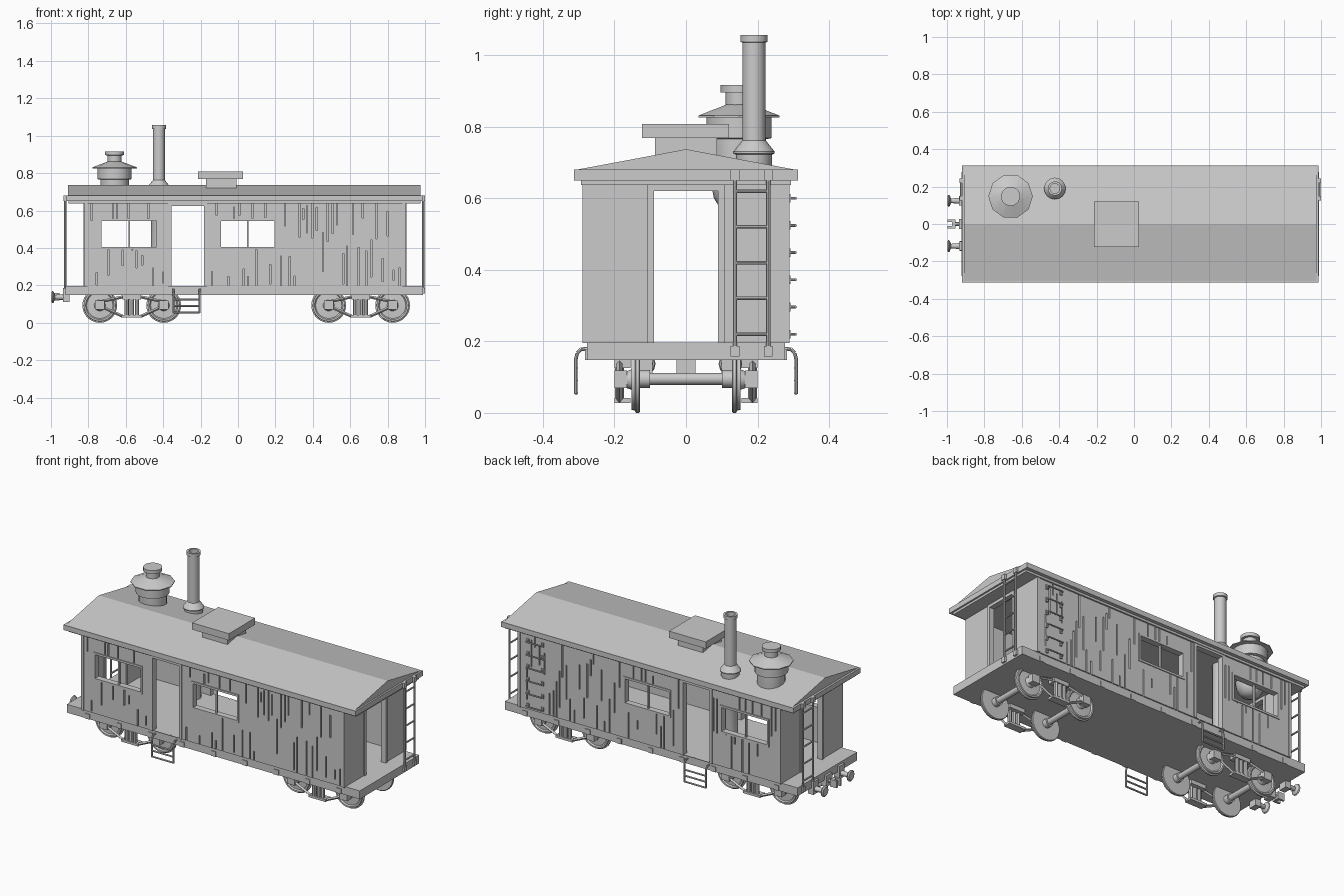
import bpy, bmesh, math, random
from mathutils import Vector, Matrix

random.seed(4)
cube = bpy.data.objects.get("Cube")
if cube:
    bpy.data.objects.remove(cube)

grey = bpy.data.materials.new("plain_grey")
grey.use_nodes = True
colour = (0.6, 0.6, 0.6, 1)
grey.diffuse_color = colour
grey.node_tree.nodes["Principled BSDF"].inputs["Base Color"].default_value = colour


def finish(name, bm, smooth=False):
    bmesh.ops.recalc_face_normals(bm, faces=bm.faces)
    mesh = bpy.data.meshes.new(name)
    bm.to_mesh(mesh)
    bm.free()
    mesh.materials.append(grey)
    ob = bpy.data.objects.new(name, mesh)
    bpy.context.collection.objects.link(ob)
    if smooth:
        bpy.ops.object.select_all(action='DESELECT')
        ob.select_set(True)
        bpy.context.view_layer.objects.active = ob
        bpy.ops.object.shade_smooth_by_angle(angle=math.radians(35))


def box(bm, xs, ys, zs):
    # ys may come mirrored; an empty x or z range makes no box
    size = (xs[1] - xs[0], abs(ys[1] - ys[0]), zs[1] - zs[0])
    mid = Vector([(a[0] + a[1]) / 2 for a in (xs, ys, zs)])
    if min(size) > 1e-4:
        bmesh.ops.create_cube(bm, size=1, matrix=Matrix.Translation(mid) @ Matrix.Diagonal((*size, 1)))


def rod(bm, p, q, r, n=8):
    p, q = Vector(p), Vector(q)
    turn = (q - p).to_track_quat('Z', 'Y').to_matrix().to_4x4()
    bmesh.ops.create_cone(bm, segments=n, radius1=r, radius2=r, depth=(q - p).length, cap_ends=True,
                          matrix=Matrix.Translation((p + q) / 2) @ turn)


def path(bm, pts, r):
    for p, q in zip(pts, pts[1:]):
        rod(bm, p, q, r)


def lathe(bm, profile, origin, axis, n):
    # revolve (radius, distance) pairs about an axis through origin
    turn = Matrix.Translation(origin) @ Vector(axis).to_track_quat('Z', 'Y').to_matrix().to_4x4()
    rings = [[bm.verts.new(turn @ Vector((r * math.cos(k * math.tau / n), r * math.sin(k * math.tau / n), h)))
              for k in range(n)] for r, h in profile]
    for a, b in zip(rings, rings[1:]):
        for k in range(n):
            bm.faces.new((a[k], a[k - 1], b[k - 1], b[k]))
    bm.faces.new(rings[0])
    bm.faces.new(rings[-1])


# Floor with small pockets along its edges
bm = bmesh.new()
box(bm, (-.922, .988), (-.277, .277), (.148, .197))
for s in (-1, 1):
    for i in range(9):
        x = -.8 + i * .205
        box(bm, (x, x + .03), (s * .262, s * .282), (.148, .178))
finish("floor", bm)

# Roof: eave board with a slightly shorter gable on top
bm = bmesh.new()
face = bm.faces.new([bm.verts.new((-.908, y, z)) for y, z in ((-.31, .679), (.31, .679), (0, .737))])
out = bmesh.ops.extrude_face_region(bm, geom=[face])
bmesh.ops.translate(bm, vec=(1.884, 0, 0), verts=[v for v in out["geom"] if isinstance(v, bmesh.types.BMVert)])
box(bm, (-.92, .986), (-.313, .313), (.65, .68))
box(bm, (-.905, .976), (-.293, .293), (.637, .65))
finish("roof", bm)

# Side walls: an inner sheet and a plank skin with partial grooves
windows = [(-.73, -.435, .405, .545), (-.09, .195, .405, .545)]
door = (-.355, -.183, .197, .625)
openings = windows + [door]
X0, X1, Z0, Z1 = -.82, .895, .195, .638


def column(bm, a, b, ys, z0, z1):
    for o in openings:
        if o[0] < (a + b) / 2 < o[1]:
            box(bm, (a, b), ys, (z0, min(z1, o[2])))
            box(bm, (a, b), ys, (max(z0, o[3]), z1))
            return
    box(bm, (a, b), ys, (z0, z1))


cuts = [X0, X1] + [e for o in openings for e in o[:2]]
for s, side in ((-1, "front"), (1, "back")):
    bm = bmesh.new()
    edges = sorted(cuts)
    for a, b in zip(edges, edges[1:]):
        column(bm, a, b, (s * .255, s * .271), Z0, Z1)
    gaps = []
    x = X0 + .035
    while x < X1 - .03:
        if all(abs(x - c) > .022 for c in cuts):
            length = random.uniform(.05, .22)
            low = random.choice((Z0, Z1 - length, random.uniform(Z0, Z1 - length)))
            gaps.append((x, x + .007, low, low + length))
        x += random.uniform(.018, .034)
    edges = sorted(cuts + [e for g in gaps for e in g[:2]])
    for a, b in zip(edges, edges[1:]):
        groove = next((g for g in gaps if g[0] < (a + b) / 2 < g[1]), (0, 0, Z1, Z1))
        column(bm, a, b, (s * .271, s * .284), Z0, groove[2])
        column(bm, a, b, (s * .271, s * .284), groove[3], Z1)
    finish(side + "_wall", bm)

    # Trim: corner boards, window frames with a centre bar, door posts
    bm = bmesh.new()
    ys = (s * .253, s * .289)
    for x in (X0, X1 - .016):
        box(bm, (x, x + .016), ys, (Z0, Z1))
    for a, b, c, d in windows:
        for x in (a - .012, b):
            box(bm, (x, x + .012), ys, (c - .012, d + .012))
        for z in (c - .012, d):
            box(bm, (a, b), ys, (z, z + .012))
        m = (a + b) / 2
        box(bm, (m - .004, m + .004), (s * .265, s * .278), (c, d))
    for x in (door[0] - .018, door[1]):
        box(bm, (x, x + .018), ys, (Z0, Z1))
    box(bm, door[:2], ys, (door[3], Z1))
    finish(side + "_trim", bm)

    # Hanging step below the door
    bm = bmesh.new()
    for x in (-.345, -.205):
        path(bm, [(x, s * .265, .18), (x, s * .294, .178), (x, s * .304, .167), (x, s * .308, .15),
                  (x, s * .308, .053)], .005)
    for z in (.055, .09, .125):
        rod(bm, (-.345, s * .307, z), (-.205, s * .307, z), .005)
    finish(side + "_step", bm)

# End walls with open doorways
for name, x0, x1 in (("right_end_wall", X0, X0 + .02), ("left_end_wall", X1 - .02, X1)):
    bm = bmesh.new()
    for s in (-1, 1):
        box(bm, (x0, x1), (s * .105, s * .284), (Z0, Z1))
        box(bm, (x0 - .006, x1 + .006), (s * .09, s * .107), (Z0, Z1))
    box(bm, (x0 - .006, x1 + .006), (-.09, .09), (.62, Z1))
    finish(name, bm)

# End ladders
for name, x, o in (("right_ladder", -.924, -1), ("left_ladder", .991, 1)):
    bm = bmesh.new()
    for y in (.137, .23):
        rod(bm, (x, y, .16), (x, y, .678), .006)
        for z in (.172, .665):
            box(bm, (x - .008 - .006 * (o + 1), x + .008 - .006 * (o - 1)), (y - .012, y + .012),
                (z - .015, z + .015))
    for i in range(5):
        rod(bm, (x, .137, .22 + i * .1), (x, .23, .22 + i * .1), .005)
    finish(name, bm)

# Grab irons climbing the back wall, each on two foot plates
bm = bmesh.new()
for i in range(6):
    z = .22 + i * .076
    path(bm, [(.735, .28, z), (.735, .306, z), (.83, .306, z), (.83, .28, z)], .004)
    for x in (.728, .823):
        box(bm, (x, x + .014), (.28, .292), (z - .012, z + .012))
finish("grab_irons", bm)

# Roof fittings
bm = bmesh.new()
box(bm, (-.172, -.008), (-.087, .087), (.69, .77))
box(bm, (-.213, .027), (-.123, .12), (.768, .808))
finish("roof_hatch", bm)

bm = bmesh.new()
vent = (-.66, .148, 0)
lathe(bm, [(.02, .555), (.05, .568), (.07, .6), (.076, .63), (.076, .765), (.091, .768), (.091, .83)],
      vent, (0, 0, 1), 20)
lathe(bm, [(.119, .826), (.119, .831), (.05, .857), (.037, .862)], vent, (0, 0, 1), 10)
lathe(bm, [(.037, .855), (.037, .895), (.051, .896), (.051, .916)], vent, (0, 0, 1), 20)
finish("roof_vent", bm, True)

bm = bmesh.new()
lathe(bm, [(.042, .195), (.042, .64), (.05, .66), (.05, .722), (.058, .725), (.058, .73), (.036, .758), (.032, .762),
           (.032, 1.035), (.038, 1.037), (.038, 1.056), (.026, 1.056), (.026, 1.02)], (-.423, .19, 0), (0, 0, 1), 16)
finish("stove_pipe", bm, True)

# Two trucks with wheels, axles and sprung side frames
wheel = [(.018, .129), (.09, .129), (.093, .132), (.093, .14), (.086, .143), (.085, .153),
         (.076, .153), (.07, .146), (.03, .148), (.024, .165), (.01, .165)]
for name, cx in (("right", -.568), ("left", .656)):
    wheels, frame = bmesh.new(), bmesh.new()
    for dx in (-.171, .171):
        x = cx + dx
        rod(wheels, (x, -.19, .095), (x, .19, .095), .017, 12)
        for s in (-1, 1):
            lathe(wheels, wheel, (x, 0, .093), (0, s, 0), 28)
            rod(wheels, (x, s * .1, .095), (x, s * .131, .095), .025, 12)
    for s in (-1, 1):
        y = s * .186
        for d in (-1, 1):
            x = cx + d * .171
            box(frame, (x - .025, x + .025), (s * .165, s * .2), (.07, .118))
            rod(frame, (x, y, .09), (cx + d * .05, y, .035), .008, 4)
            rod(frame, (x, y, .112), (cx + d * .05, y, .138), .008, 4)
        box(frame, (cx - .055, cx + .055), (s * .155, s * .2), (.028, .042))
        box(frame, (cx - .05, cx + .05), (s * .155, s * .2), (.125, .148))
        for dx in (-.028, 0, .028):
            rod(frame, (cx + dx, y, .04), (cx + dx, y, .13), .012)
    finish(name + "_wheels", wheels, True)
    finish(name + "_truck_frame", frame)

# Buffers and coupling on one end
bm = bmesh.new()
for y in (-.118, .124):
    lathe(bm, [(.026, 0), (.026, .012), (.016, .016), (.012, .06), (.03, .068), (.033, .074), (.025, .08)],
          (-.918, y, .137), (-1, 0, 0), 12)
    box(bm, (-.935, -.9), (y - .025, y + .025), (.11, .185))
finish("buffers", bm, True)
bm = bmesh.new()
rod(bm, (-.9, 0, .14), (-.965, 0, .14), .012)
for y in (-.017, .017):
    box(bm, (-.998, -.955), (y - .006, y + .006), (.118, .16))
box(bm, (-.972, -.955), (-.02, .02), (.12, .158))
box(bm, (-.935, -.9), (-.027, .027), (.11, .175))
finish("coupling", bm)
